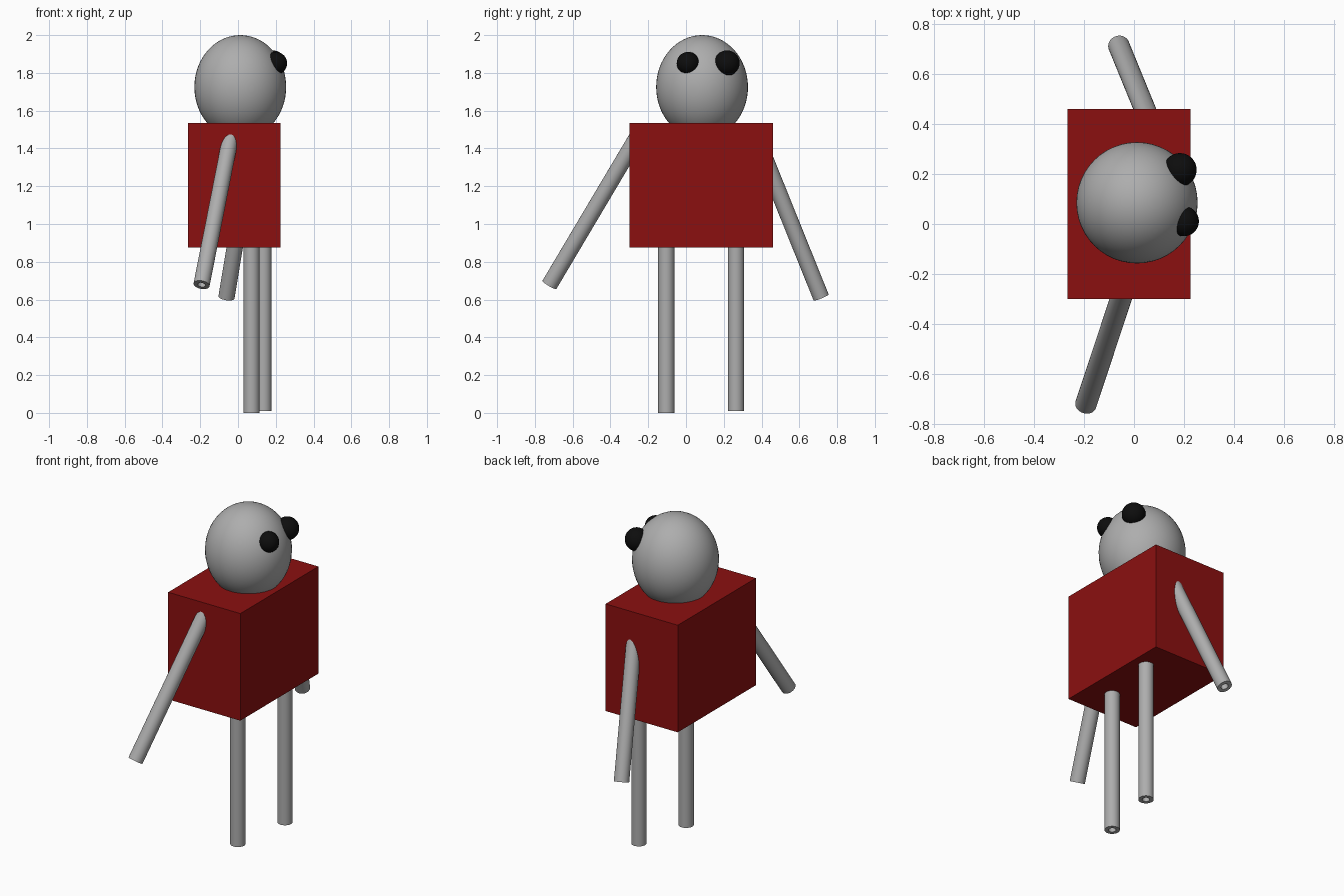
import bpy, bmesh
from mathutils import Vector

cube = bpy.data.objects.get("Cube")
if cube:
    bpy.data.objects.remove(cube, do_unlink=True)


def make_material(name, color):
    mat = bpy.data.materials.new(name)
    mat.use_nodes = True
    mat.diffuse_color = (*color, 1)
    mat.node_tree.nodes["Principled BSDF"].inputs["Base Color"].default_value = (*color, 1)
    return mat


grey = make_material("light grey", (0.42, 0.42, 0.42))
red = make_material("dark red", (0.26, 0.005, 0.005))
black = make_material("black", (0.004, 0.004, 0.004))


def finish(obj, name, mat, smooth=True):
    obj.name = obj.data.name = name
    obj.data.materials.append(mat)
    if smooth:
        bpy.ops.object.shade_smooth_by_angle()
    return obj


def ball(name, center, radii, mat):
    bpy.ops.mesh.primitive_uv_sphere_add(segments=48, ring_count=32, location=center)
    obj = bpy.context.object
    obj.scale = radii
    bpy.ops.object.transform_apply(location=False, rotation=False)
    return finish(obj, name, mat)


def tube(name, end, direction, length, outer=0.043, inner=0.021, sides=32):
    """Hollow pipe from its open end along a direction."""
    bm = bmesh.new()
    rings = []
    for radius, z in ((outer, 0), (outer, length), (inner, length), (inner, 0)):
        ring = bmesh.ops.create_circle(bm, segments=sides, radius=radius)["verts"]
        for v in ring:
            v.co.z = z
        rings.append(ring)
    for a, b in zip(rings, rings[1:] + rings[:1]):
        for i in range(sides):
            j = (i + 1) % sides
            bm.faces.new((a[i], a[j], b[j], b[i]))
    bmesh.ops.recalc_face_normals(bm, faces=bm.faces)
    mesh = bpy.data.meshes.new(name)
    bm.to_mesh(mesh)
    bm.free()
    obj = bpy.data.objects.new(name, mesh)
    bpy.context.collection.objects.link(obj)
    obj.location = end
    obj.rotation_euler = Vector(direction).to_track_quat("Z", "Y").to_euler()
    bpy.ops.object.select_all(action="DESELECT")
    obj.select_set(True)
    bpy.context.view_layer.objects.active = obj
    return finish(obj, name, grey)


# Torso block
bpy.ops.mesh.primitive_cube_add(size=1, location=(-0.02, 0.08, 1.205))
torso = bpy.context.object
torso.scale = (0.492, 0.76, 0.66)
bpy.ops.object.transform_apply(location=False, rotation=False)
finish(torso, "torso", red, smooth=False)

# Head and eyes
ball("head", (0.012, 0.085, 1.725), (0.243, 0.243, 0.275), grey)
ball("eye_a", (0.2, 0.011, 1.851), (0.06, 0.06, 0.06), black)
ball("eye_b", (0.184, 0.217, 1.852), (0.067, 0.067, 0.067), black)

# Arms and legs
tube("right_arm", (-0.193, -0.723, 0.678), (0.151, 0.456, 0.768), 0.95)
tube("left_arm", (-0.061, 0.715, 0.612), (0.165, -0.403, 1), 0.8)
tube("right_leg", (0.072, -0.104, 0), (0, 0, 1), 1.0)
tube("left_leg", (0.135, 0.265, 0.01), (0, 0, 1), 1.0)
